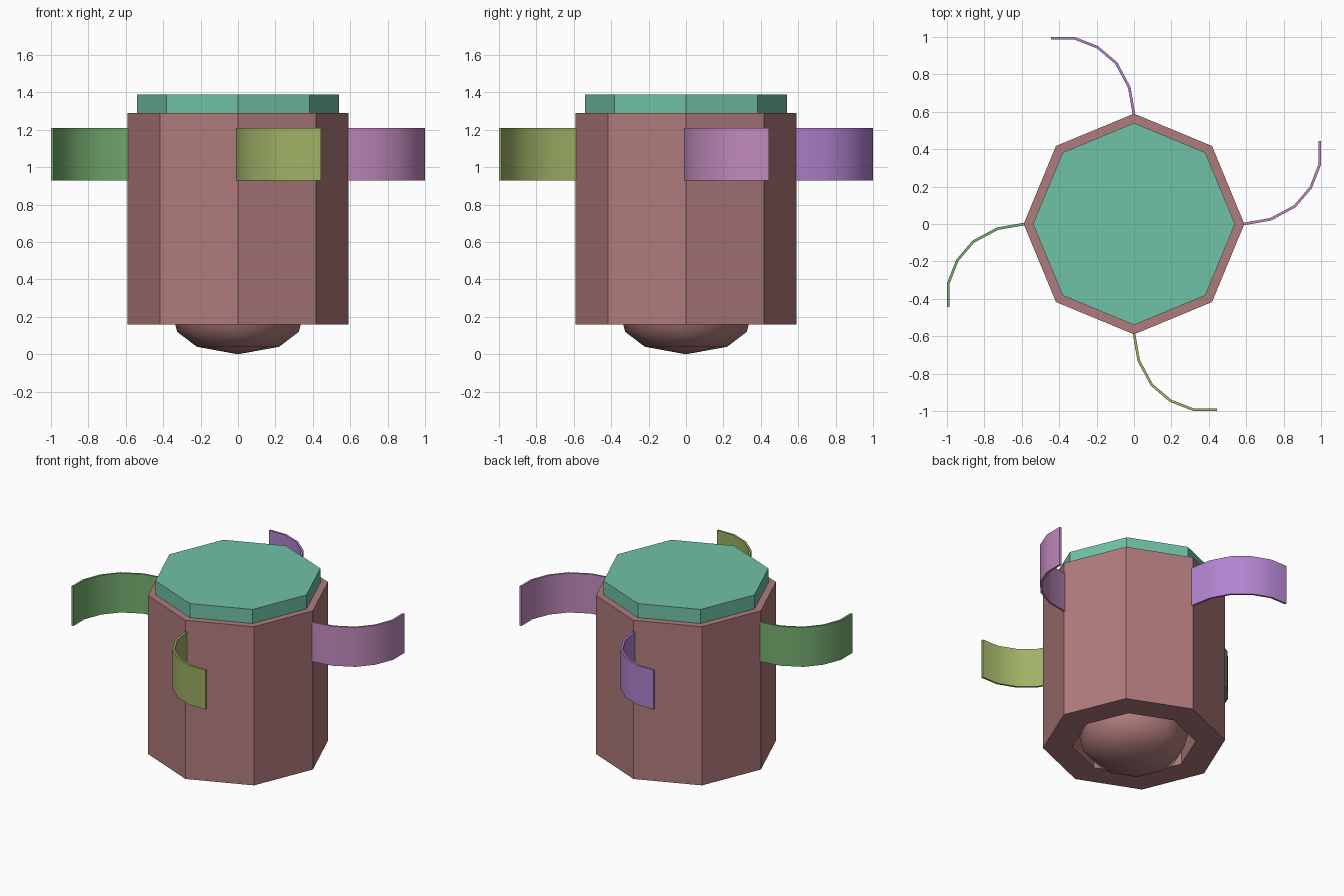
import bpy, bmesh, math
from mathutils import Matrix

old = bpy.data.objects.get("Cube")
if old:
    bpy.data.objects.remove(old, do_unlink=True)


def material(name, rgb):
    # 8-bit display colour to linear
    lin = [((c / 255 + 0.055) / 1.055) ** 2.4 for c in rgb] + [1.0]
    m = bpy.data.materials.new(name)
    m.use_nodes = True
    m.diffuse_color = lin
    m.node_tree.nodes["Principled BSDF"].inputs["Base Color"].default_value = lin
    return m


def finish(name, bm, mat, smooth=None):
    bmesh.ops.recalc_face_normals(bm, faces=bm.faces)
    me = bpy.data.meshes.new(name)
    bm.to_mesh(me)
    bm.free()
    ob = bpy.data.objects.new(name, me)
    bpy.context.collection.objects.link(ob)
    me.materials.append(mat)
    if smooth:
        bpy.ops.object.select_all(action='DESELECT')
        ob.select_set(True)
        bpy.context.view_layer.objects.active = ob
        bpy.ops.object.shade_smooth_by_angle(angle=math.radians(smooth))
    return ob


def lathe(name, profile, mat, sides=8, smooth=None):
    # spin an (r, z) profile that starts and ends on the axis
    bm = bmesh.new()
    verts = [bm.verts.new((r, 0, z)) for r, z in profile]
    edges = [bm.edges.new(p) for p in zip(verts, verts[1:])]
    bmesh.ops.spin(bm, geom=verts + edges, cent=(0, 0, 0), axis=(0, 0, 1),
                   angle=math.tau, steps=sides, use_merge=True)
    bmesh.ops.remove_doubles(bm, verts=bm.verts, dist=0.0005)
    if not smooth:
        bmesh.ops.dissolve_limit(bm, angle_limit=0.01, verts=bm.verts, edges=bm.edges)
    return finish(name, bm, mat, smooth)


def band(name, mat, turn):
    # curved strap leaving a body corner, swept sideways
    path = [(0.585, 0.0), (0.73, 0.025), (0.86, 0.095),
            (0.945, 0.195), (0.993, 0.318), (0.993, 0.445)]
    half, low, high = 0.007, 0.93, 1.21
    bm = bmesh.new()
    rings = []
    for i, (x, y) in enumerate(path):
        a, b = path[max(i - 1, 0)], path[min(i + 1, len(path) - 1)]
        dx, dy = b[0] - a[0], b[1] - a[1]
        d = math.hypot(dx, dy)
        nx, ny = -dy / d * half, dx / d * half
        rings.append([bm.verts.new((x + s * nx, y + s * ny, z))
                      for s, z in ((1, low), (-1, low), (-1, high), (1, high))])
    for r, q in zip(rings, rings[1:]):
        for k in range(4):
            n = (k + 1) % 4
            bm.faces.new((r[k], r[n], q[n], q[k]))
    bm.faces.new(rings[0])
    bm.faces.new(rings[-1])
    bmesh.ops.rotate(bm, verts=bm.verts, cent=(0, 0, 0),
                     matrix=Matrix.Rotation(turn * math.pi / 2, 3, 'Z'))
    return finish(name, bm, mat, 40)


rose = material("dusty rose", (176, 123, 124))
teal = material("teal", (112, 194, 166))

# body with a recess underneath
lathe("body", [(0, 1.29), (0.59, 1.29), (0.59, 0.16), (0.4, 0.16),
               (0.4, 0.55), (0, 0.55)], rose)

# lid
lathe("lid", [(0, 1.39), (0.54, 1.39), (0.54, 1.285), (0, 1.285)], teal)

# rounded bulb in the recess
lathe("bulb", [(0, 0), (0.22, 0.04), (0.325, 0.12), (0.355, 0.23),
               (0.325, 0.36), (0.22, 0.46), (0, 0.52)], rose, smooth=60)

# four straps around the body
straps = (("left", "pink", (192, 138, 188)), ("back", "purple", (178, 132, 208)),
          ("right", "green", (118, 173, 112)), ("front", "olive green", (160, 178, 102)))
for turn, (side, colour, rgb) in enumerate(straps):
    band(side + "_strap", material(colour, rgb), turn)
